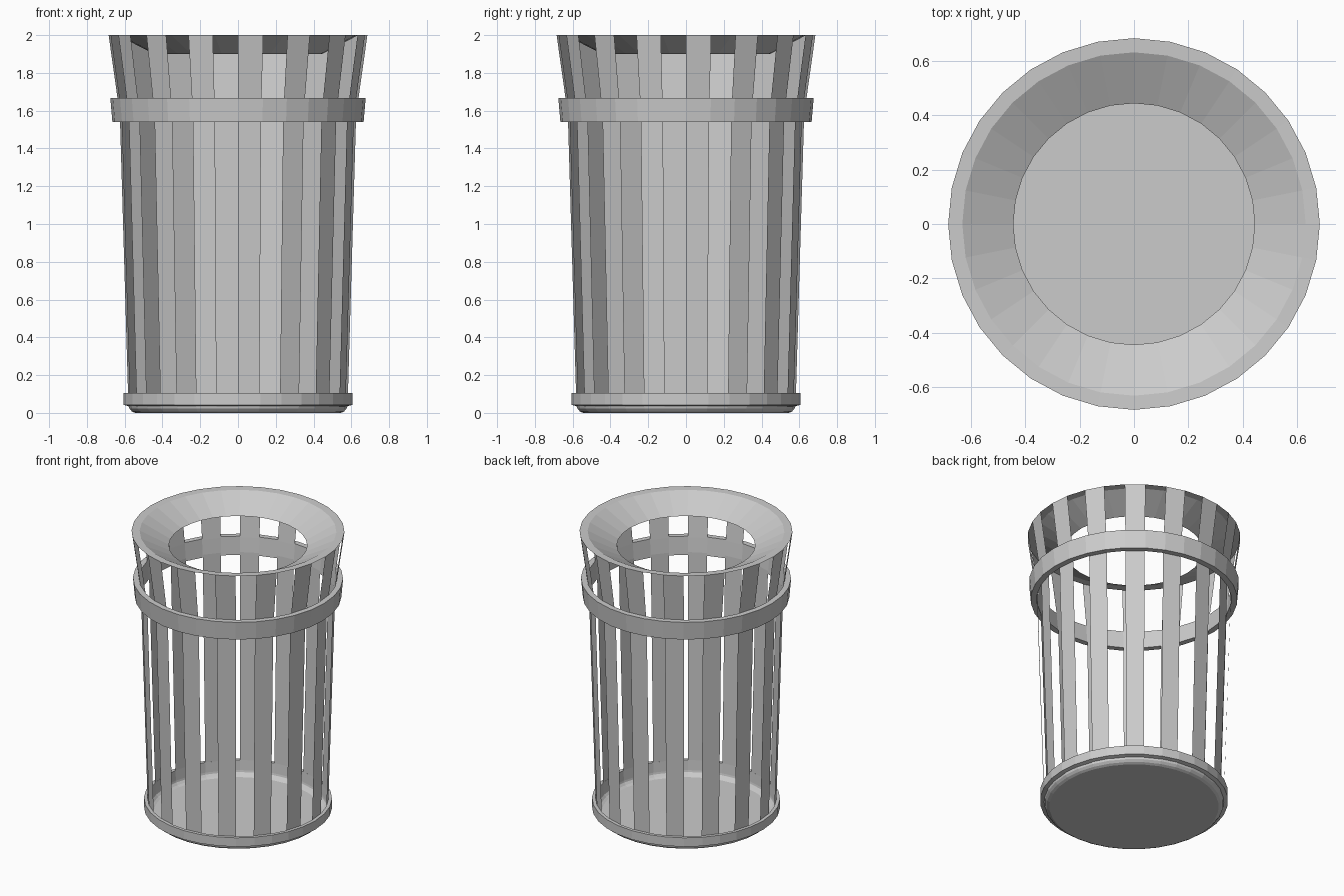
import bpy
from math import cos, sin, pi

if "Cube" in bpy.data.objects:
    bpy.data.objects.remove(bpy.data.objects["Cube"])

SIDES = 32


def ring_points(r, z):
    return [(r * cos(2 * pi * i / SIDES), r * sin(2 * pi * i / SIDES), z)
            for i in range(SIDES)]


def lathe(name, profile, closed=False, cap=False, step=1):
    """Revolve (radius, z) points; step=2 keeps every other face column."""
    verts = [p for r, z in profile for p in ring_points(r, z)]
    n = len(profile)
    faces = []
    for k in range(n if closed else n - 1):
        a, b = k * SIDES, ((k + 1) % n) * SIDES
        for i in range(0, SIDES, step):
            j = (i + 1) % SIDES
            faces.append((a + i, a + j, b + j, b + i))
    if cap:
        faces.append(tuple(reversed(range(SIDES))))
    mesh = bpy.data.meshes.new(name)
    mesh.from_pydata(verts, [], faces)
    obj = bpy.data.objects.new(name, mesh)
    bpy.context.collection.objects.link(obj)
    return obj


# Shallow dish floor with rounded lip
lathe("floor_dish", [(0.545, 0), (0.562, 0.008), (0.575, 0.022), (0.58, 0.045)], cap=True)

# Hoop around the foot of the slats
lathe("base_hoop", [(0.577, 0.035), (0.605, 0.042), (0.605, 0.105), (0.582, 0.105)], closed=True)

# Sixteen thin slats, flaring above the upper hoop
lathe("slats", [(0.58, 0.03), (0.625, 1.56), (0.637, 1.66), (0.685, 2.0)], step=2)

# Upper hoop
lathe("upper_hoop", [(0.626, 1.54), (0.665, 1.54), (0.676, 1.667), (0.638, 1.667)], closed=True)

# Flat rim and funnel opening
lathe("funnel_rim", [(0.445, 1.9), (0.633, 1.998), (0.685, 2.0)][::-1])
